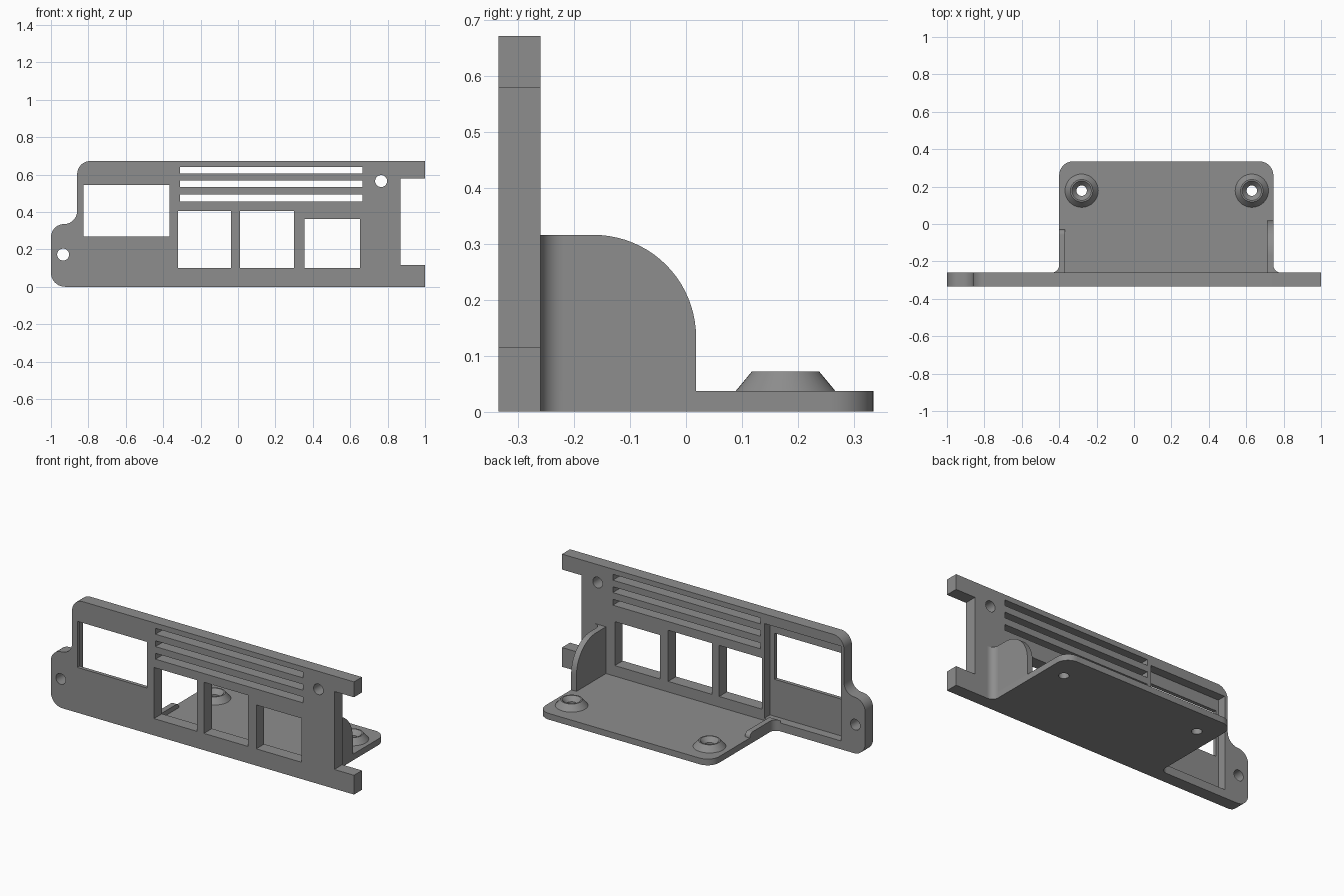
import bpy, bmesh, math
from mathutils import Matrix, Vector

if "Cube" in bpy.data.objects:
    bpy.data.objects.remove(bpy.data.objects["Cube"])

grey = bpy.data.materials.new("matte grey")
grey.diffuse_color = (0.27, 0.27, 0.27, 1)
grey.use_nodes = True
grey.node_tree.nodes["Principled BSDF"].inputs["Base Color"].default_value = grey.diffuse_color

FRONT, BACK = -0.335, -0.26      # panel thickness in y
FLOOR = 0.037                    # floor plate thickness

# maps from (profile u, profile v, extrusion) to world axes
AXES = {"x": lambda u, v, w: (w, u, v),
        "y": lambda u, v, w: (u, w, v),
        "z": lambda u, v, w: (u, v, w)}


def arc(cx, cy, r, a0, a1, n=10):
    return [(cx + r * math.cos(math.radians(a0 + (a1 - a0) * i / n)),
             cy + r * math.sin(math.radians(a0 + (a1 - a0) * i / n))) for i in range(n + 1)]


def rect(u0, u1, v0, v1):
    return [(u0, v0), (u1, v0), (u1, v1), (u0, v1)]


def finish(name, bm):
    bmesh.ops.recalc_face_normals(bm, faces=bm.faces)
    me = bpy.data.meshes.new(name)
    bm.to_mesh(me)
    bm.free()
    me.materials.append(grey)
    ob = bpy.data.objects.new(name, me)
    bpy.context.collection.objects.link(ob)
    return ob


def prism(name, outline, axis, w0, w1):
    bm = bmesh.new()
    a, b = ([bm.verts.new(AXES[axis](u, v, w)) for u, v in outline] for w in (w0, w1))
    n = len(outline)
    bm.faces.new(a)
    bm.faces.new(b)
    for i in range(n):
        bm.faces.new((a[i], a[(i + 1) % n], b[(i + 1) % n], b[i]))
    return finish(name, bm)


def lathe(name, profile, x, y, n=40):
    # closed ring profile of (radius, z) points turned about a vertical axis
    bm = bmesh.new()
    rings = [[bm.verts.new((x + r * math.cos(math.tau * i / n), y + r * math.sin(math.tau * i / n), z))
              for i in range(n)] for r, z in profile]
    for k in range(len(rings)):
        p, q = rings[k], rings[(k + 1) % len(rings)]
        for i in range(n):
            j = (i + 1) % n
            bm.faces.new((p[i], p[j], q[j], q[i]))
    return finish(name, bm)


def cut(ob, cutter):
    mod = ob.modifiers.new("cut", "BOOLEAN")
    mod.operation = "DIFFERENCE"
    mod.solver = "EXACT"
    mod.object = cutter
    bpy.context.view_layer.objects.active = ob
    bpy.ops.object.modifier_apply(modifier=mod.name)
    bpy.data.objects.remove(cutter, do_unlink=True)


# front panel with stepped left side and two right prongs
panel = prism("front_panel",
              arc(-0.925, 0.075, 0.075, 180, 270)
              + [(1, 0), (1, 0.115), (0.87, 0.115), (0.87, 0.58), (1, 0.58), (1, 0.672)]
              + arc(-0.79, 0.602, 0.07, 90, 180)
              + arc(-0.93, 0.405, 0.07, 0, -90)
              + arc(-0.93, 0.265, 0.07, 90, 180), "y", FRONT, BACK)

# recess in the back around the large window
cut(panel, prism("recess", rect(-0.84, -0.335, 0.05, 0.615), "y", FRONT + 0.022, BACK + 0.1))

# windows and vent slots
openings = [(-0.825, -0.365, 0.27, 0.545), (-0.32, -0.037, 0.10, 0.405),
            (0.01, 0.30, 0.10, 0.405), (0.355, 0.652, 0.10, 0.362)]
openings += [(-0.31, 0.665, z, z + 0.035) for z in (0.457, 0.532, 0.606)]
for o in openings:
    cut(panel, prism("opening", rect(*o), "y", FRONT - 0.1, BACK + 0.1))

# screw holes in the panel
for x, z in ((-0.935, 0.172), (0.765, 0.565)):
    cut(panel, prism("hole", arc(x, z, 0.032, 0, 348.75, 31), "y", FRONT - 0.1, BACK + 0.1))

# floor plate with rounded back corners and flared roots
floor = prism("floor_plate",
              arc(-0.44, BACK + 0.04, 0.04, -90, 0)
              + arc(-0.325, 0.26, 0.075, 180, 90)
              + arc(0.67, 0.26, 0.075, 90, 0)
              + arc(0.785, BACK + 0.04, 0.04, 180, 270), "z", 0, FLOOR)

# conical standoffs with countersunk holes
bosses = []
for i, x in enumerate((-0.28, 0.63)):
    cut(floor, prism("hole", arc(x, 0.178, 0.028, 0, 351, 39), "z", -0.1, 0.1))
    bosses.append(lathe(f"standoff_{i + 1}",
                        [(0.089, FLOOR), (0.06, 0.072), (0.052, 0.072), (0.028, 0.045), (0.028, FLOOR)],
                        x, 0.178))

# tall right fin and low left curb, each with a curved front root
fin = prism("side_fin", [(BACK, FLOOR), (0.018, FLOOR)]
            + arc(-0.165, 0.133, 0.183, 0, 90, 20) + [(BACK, 0.316)], "x", 0.71, 0.745)
curb = prism("low_curb", [(BACK, FLOOR), (-0.03, FLOOR)]
             + arc(-0.058, FLOOR, 0.028, 0, 90) + [(BACK, 0.065)], "x", -0.4, -0.368)
fin_root = prism("fin_root", [(0.745, BACK)] + arc(0.785, BACK + 0.04, 0.04, 180, 270), "z", FLOOR, 0.316)
curb_root = prism("curb_root", [(-0.4, BACK)] + arc(-0.44, BACK + 0.04, 0.04, 0, -90), "z", FLOOR, 0.065)

# smooth the curved walls and keep the edges sharp
for ob in [panel, floor, fin, curb, fin_root, curb_root] + bosses:
    bpy.ops.object.select_all(action="DESELECT")
    ob.select_set(True)
    bpy.context.view_layer.objects.active = ob
    bpy.ops.object.shade_smooth_by_angle(angle=math.radians(30))
